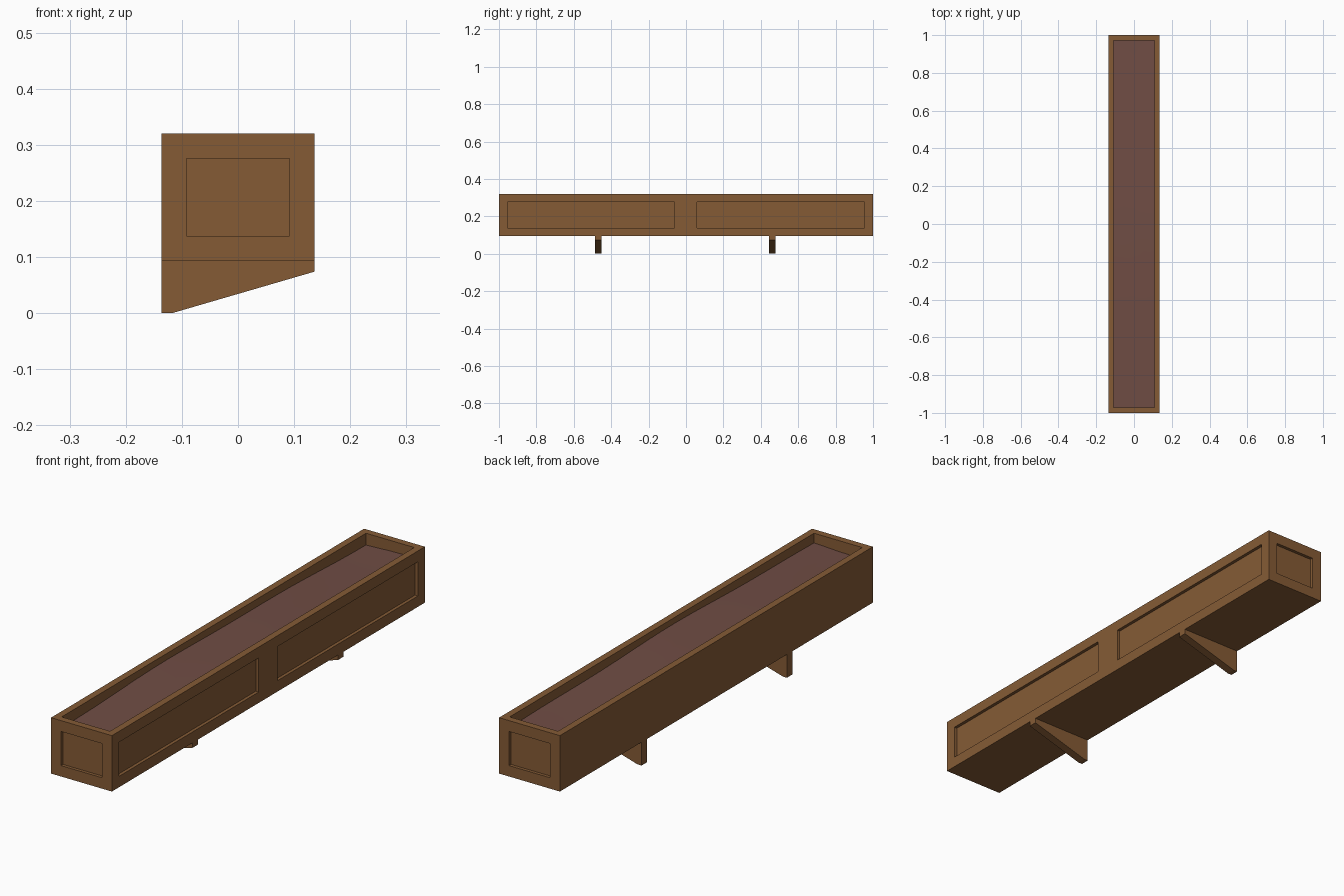
import bpy, bmesh, math
from mathutils import Matrix, Vector

if "Cube" in bpy.data.objects:
    bpy.data.objects.remove(bpy.data.objects["Cube"])


def material(name, rgb):
    m = bpy.data.materials.new(name)
    m.diffuse_color = (*rgb, 1)
    m.use_nodes = True
    m.node_tree.nodes["Principled BSDF"].inputs["Base Color"].default_value = m.diffuse_color
    return m


wood = material("brown wood", (0.235, 0.105, 0.036))
earth = material("reddish soil", (0.162, 0.074, 0.058))


def make_object(name, bm, mat):
    bmesh.ops.recalc_face_normals(bm, faces=bm.faces)
    mesh = bpy.data.meshes.new(name)
    bm.to_mesh(mesh)
    bm.free()
    mesh.materials.append(mat)
    ob = bpy.data.objects.new(name, mesh)
    bpy.context.collection.objects.link(ob)
    return ob


def add_box(bm, lo, hi):
    lo, hi = Vector(lo), Vector(hi)
    mat = Matrix.Translation((lo + hi) / 2) @ Matrix.Diagonal((*(hi - lo), 1))
    bmesh.ops.create_cube(bm, size=1, matrix=mat)


W, L, Z0, Z1 = 0.136, 1.0, 0.094, 0.32
T, D = 0.028, 0.013        # wall thickness, panel recess depth
P0, P1 = 0.138, 0.276      # panel bottom and top

# planter box
bm = bmesh.new()
add_box(bm, (-W, -L, Z0), (W, L, Z1))
box = make_object("planter_box", bm, wood)

# cutters: cavity, two front panels, one panel on each end
bm = bmesh.new()
add_box(bm, (-W + T, -L + T, Z0 + T), (W - T, L - T, Z1 + 0.1))
for y0, y1 in ((-0.955, -0.062), (0.058, 0.955)):
    add_box(bm, (W - D, y0, P0), (W + 0.05, y1, P1))
for s in (-1, 1):
    a, b = sorted((s * (L - D), s * (L + 0.05)))
    add_box(bm, (-0.092, a, P0), (0.092, b, P1))
cutter = make_object("panel_cutter", bm, wood)
cutter.hide_render = True

mod = box.modifiers.new("cut", 'BOOLEAN')
mod.operation = 'DIFFERENCE'
mod.solver = 'EXACT'
mod.object = cutter
bpy.context.view_layer.objects.active = box
box.select_set(True)
bpy.ops.object.modifier_apply(modifier="cut")
bpy.data.objects.remove(cutter)

# gently uneven soil surface
bm = bmesh.new()
bmesh.ops.create_grid(bm, x_segments=4, y_segments=20, size=1)
for v in bm.verts:
    x, y = v.co.x, v.co.y
    z = 0.284 + 0.009 * math.cos(2.6 * (y + 0.1)) + 0.003 * math.sin(7 * y + 2 * x)
    v.co = (x * (W - T), y * (L - T), z)
soil = make_object("soil", bm, earth)
if soil.data.polygons[0].normal.z < 0:
    soil.data.flip_normals()
soil.data.shade_smooth()

# sloping support brackets
profile = ((-W, Z0), (-W, 0), (-0.118, 0), (W, 0.074), (W, Z0))
for i, yc in enumerate((-0.468, 0.461)):
    bm = bmesh.new()
    face = bm.faces.new([bm.verts.new((x, yc - 0.0175, z)) for x, z in profile])
    ext = bmesh.ops.extrude_face_region(bm, geom=[face])
    verts = [g for g in ext["geom"] if isinstance(g, bmesh.types.BMVert)]
    bmesh.ops.translate(bm, verts=verts, vec=(0, 0.035, 0))
    make_object(f"bracket_{i + 1}", bm, wood)
